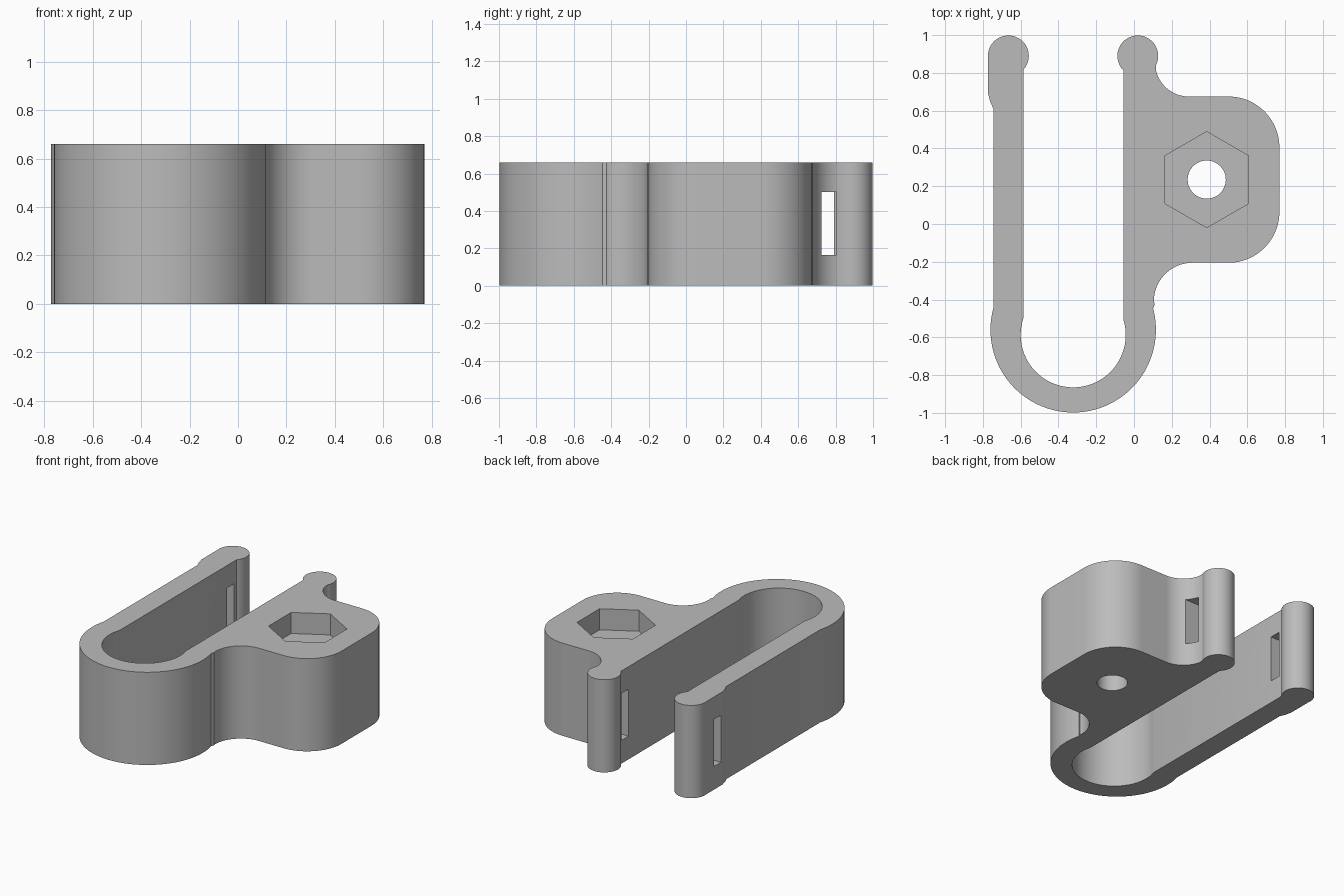
import bpy, bmesh
from math import sin, cos, radians

if "Cube" in bpy.data.objects:
    bpy.data.objects.remove(bpy.data.objects["Cube"], do_unlink=True)

HEIGHT = 0.66

# Single grey plastic
grey = bpy.data.materials.new("grey plastic")
grey.use_nodes = True
grey.diffuse_color = (0.5, 0.5, 0.5, 1)
grey.node_tree.nodes["Principled BSDF"].inputs["Base Color"].default_value = (0.5, 0.5, 0.5, 1)


def arc(cx, cy, r, start, end, steps=24):
    """Points along an arc, angles in degrees."""
    angles = [radians(start + (end - start) * i / steps) for i in range(steps + 1)]
    return [(cx + r * cos(a), cy + r * sin(a)) for a in angles]


def prism(name, outline, z0, z1):
    """Extrude a closed outline between two heights."""
    bm = bmesh.new()
    base = bm.faces.new([bm.verts.new((x, y, z0)) for x, y in outline])
    top = bmesh.ops.extrude_face_region(bm, geom=[base])["geom"]
    verts = [g for g in top if isinstance(g, bmesh.types.BMVert)]
    bmesh.ops.translate(bm, verts=verts, vec=(0, 0, z1 - z0))
    bmesh.ops.recalc_face_normals(bm, faces=bm.faces)
    mesh = bpy.data.meshes.new(name)
    bm.to_mesh(mesh)
    bm.free()
    mesh.materials.append(grey)
    obj = bpy.data.objects.new(name, mesh)
    bpy.context.collection.objects.link(obj)
    return obj


def cut(target, cutter):
    """Subtract a cutter and remove it."""
    mod = target.modifiers.new("cut", "BOOLEAN")
    mod.operation = "DIFFERENCE"
    mod.solver = "EXACT"
    mod.object = cutter
    bpy.context.view_layer.objects.active = target
    bpy.ops.object.modifier_apply(modifier=mod.name)
    bpy.data.objects.remove(cutter, do_unlink=True)


# Clip outline, anticlockwise from the outer side of the left-hand arm
outline = [(-0.772, 0.86), (-0.772, 0.69), (-0.762, 0.65), (-0.745, 0.61)]
outline += arc(-0.322, -0.56, 0.438, 165, 375, 56)      # outer bend
outline += [(0.11, -0.425)]
outline += arc(0.31, -0.41, 0.205, 180, 90)             # lower fillet
outline += arc(0.50, 0.065, 0.27, -90, 0)               # block corners
outline += arc(0.50, 0.405, 0.27, 0, 90)
outline += arc(0.29, 0.853, 0.178, 270, 194)            # upper fillet
outline += arc(0.02, 0.89, 0.108, -27, 226, 40)         # knob
outline += arc(-0.322, -0.587, 0.278, 16, -199, 48)     # inner bend
outline += arc(-0.665, 0.89, 0.108, -42, 188, 40)       # knob
clip = prism("clip_body", outline, 0, HEIGHT)

# Nut pocket and bolt hole
BOLT = (0.385, 0.235)
cut(clip, prism("nut_pocket", arc(*BOLT, 0.254, 30, 330, 5), HEIGHT - 0.15, HEIGHT + 0.1))
cut(clip, prism("bolt_hole", arc(*BOLT, 0.101, 0, 352.5, 47), -0.1, HEIGHT + 0.1))

# Strap slot through each arm
for x0, x1, y0, y1 in ((-0.9, -0.45, 0.71, 0.79), (-0.2, 0.25, 0.725, 0.805)):
    cut(clip, prism("strap_slot", [(x0, y0), (x1, y0), (x1, y1), (x0, y1)], 0.165, 0.5))

# Smooth curves, sharp edges
bpy.ops.object.select_all(action="DESELECT")
clip.select_set(True)
bpy.context.view_layer.objects.active = clip
bpy.ops.object.shade_smooth_by_angle(angle=radians(25))
